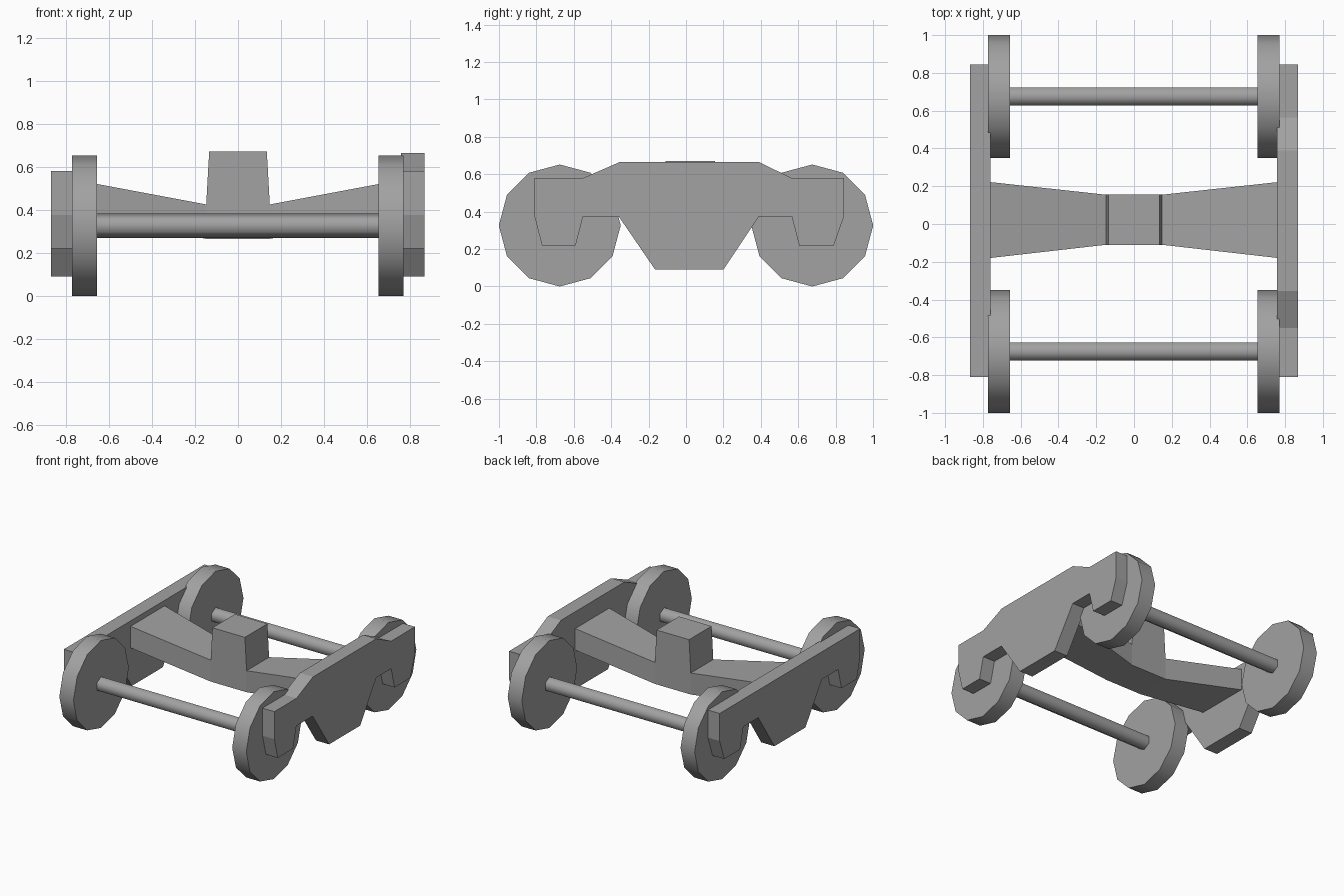
import bpy, bmesh, math
from mathutils import Matrix

cube = bpy.data.objects.get("Cube")
if cube:
    bpy.data.objects.remove(cube, do_unlink=True)

grey = bpy.data.materials.new("plain_grey")
grey.use_nodes = True
COLOUR = (0.36, 0.36, 0.36, 1)
grey.diffuse_color = COLOUR
grey.node_tree.nodes["Principled BSDF"].inputs["Base Color"].default_value = COLOUR


def finish(name, bm, smooth_angle=None):
    """Turn a bmesh into a named grey object, optionally smooth."""
    bmesh.ops.recalc_face_normals(bm, faces=bm.faces)
    mesh = bpy.data.meshes.new(name)
    bm.to_mesh(mesh)
    bm.free()
    mesh.materials.append(grey)
    if smooth_angle:
        mesh.shade_smooth()
        mesh.set_sharp_from_angle(angle=math.radians(smooth_angle))
    obj = bpy.data.objects.new(name, mesh)
    bpy.context.collection.objects.link(obj)
    return obj


def rod(name, x0, x1, y, z, radius, sides, smooth_angle):
    """Cylinder along x with a corner at the very top."""
    bm = bmesh.new()
    place = Matrix.Translation(((x0 + x1) / 2, y, z)) @ Matrix.Rotation(math.pi / 2, 4, "Y")
    bmesh.ops.create_cone(bm, cap_ends=True, segments=sides, radius1=radius,
                          radius2=radius, depth=x1 - x0, matrix=place)
    # turn the polygon so that a corner points up
    top = max(bm.verts, key=lambda v: v.co.z).co
    turn = math.atan2(top.y - y, top.z - z)
    bmesh.ops.rotate(bm, verts=bm.verts, cent=(0, y, z),
                     matrix=Matrix.Rotation(turn, 3, "X"))
    return finish(name, bm, smooth_angle)


def side_frame(name, x0, x1, profile):
    """Extrude a y-z outline along x."""
    bm = bmesh.new()
    face = bm.faces.new([bm.verts.new((x0, y, z)) for y, z in profile])
    new = bmesh.ops.extrude_face_region(bm, geom=[face])["geom"]
    moved = [v for v in new if isinstance(v, bmesh.types.BMVert)]
    bmesh.ops.translate(bm, verts=moved, vec=(x1 - x0, 0, 0))
    return finish(name, bm)


def loft(name, sections):
    """Join rectangles given as four corner points each."""
    bm = bmesh.new()
    rings = [[bm.verts.new(p) for p in ring] for ring in sections]
    for a, b in zip(rings, rings[1:]):
        for i in range(4):
            j = (i + 1) % 4
            bm.faces.new((a[i], a[j], b[j], b[i]))
    bm.faces.new(rings[0])
    bm.faces.new(rings[-1])
    return finish(name, bm)


# Wheels and axles
WHEEL_R = 0.326
for end, y in (("front", -0.675), ("back", 0.675)):
    rod(end + "_axle", -0.66, 0.66, y, WHEEL_R, 0.056, 6, 70)
    for side, x0, x1 in (("left", 0.653, 0.769), ("right", -0.772, -0.656)):
        rod(f"{end}_{side}_wheel", x0, x1, y, WHEEL_R, WHEEL_R, 12, 40)

# Side frames: same underside, one with a raised middle and one level
underside = [(0.845, 0.58), (0.845, 0.375), (0.79, 0.22), (0.605, 0.22),
             (0.565, 0.375), (0.39, 0.375), (0.2, 0.09), (-0.165, 0.09),
             (-0.36, 0.375), (-0.55, 0.375), (-0.59, 0.22), (-0.77, 0.22),
             (-0.81, 0.375), (-0.81, 0.58)]
raised_top = [(-0.55, 0.58), (-0.355, 0.665), (0.39, 0.665), (0.565, 0.58)]
side_frame("left_side_frame", 0.758, 0.867, underside + raised_top)
side_frame("right_side_frame", -0.869, -0.76, underside)

# Cross beam, narrower and lower towards the middle
WIDE, NARROW = (-0.18, 0.222, 0.38, 0.54), (-0.11, 0.155, 0.265, 0.425)
beam = []
for x, (y0, y1, z0, z1) in ((-0.762, WIDE), (-0.148, NARROW), (0.148, NARROW), (0.762, WIDE)):
    beam.append([(x, y0, z0), (x, y1, z0), (x, y1, z1), (x, y0, z1)])
loft("cross_beam", beam)

# Tapered centre block standing on the beam
block = [[(-w, -0.11, z), (w, -0.11, z), (w, 0.155, z), (-w, 0.155, z)]
         for w, z in ((0.148, 0.42), (0.134, 0.67))]
loft("centre_block", block)
